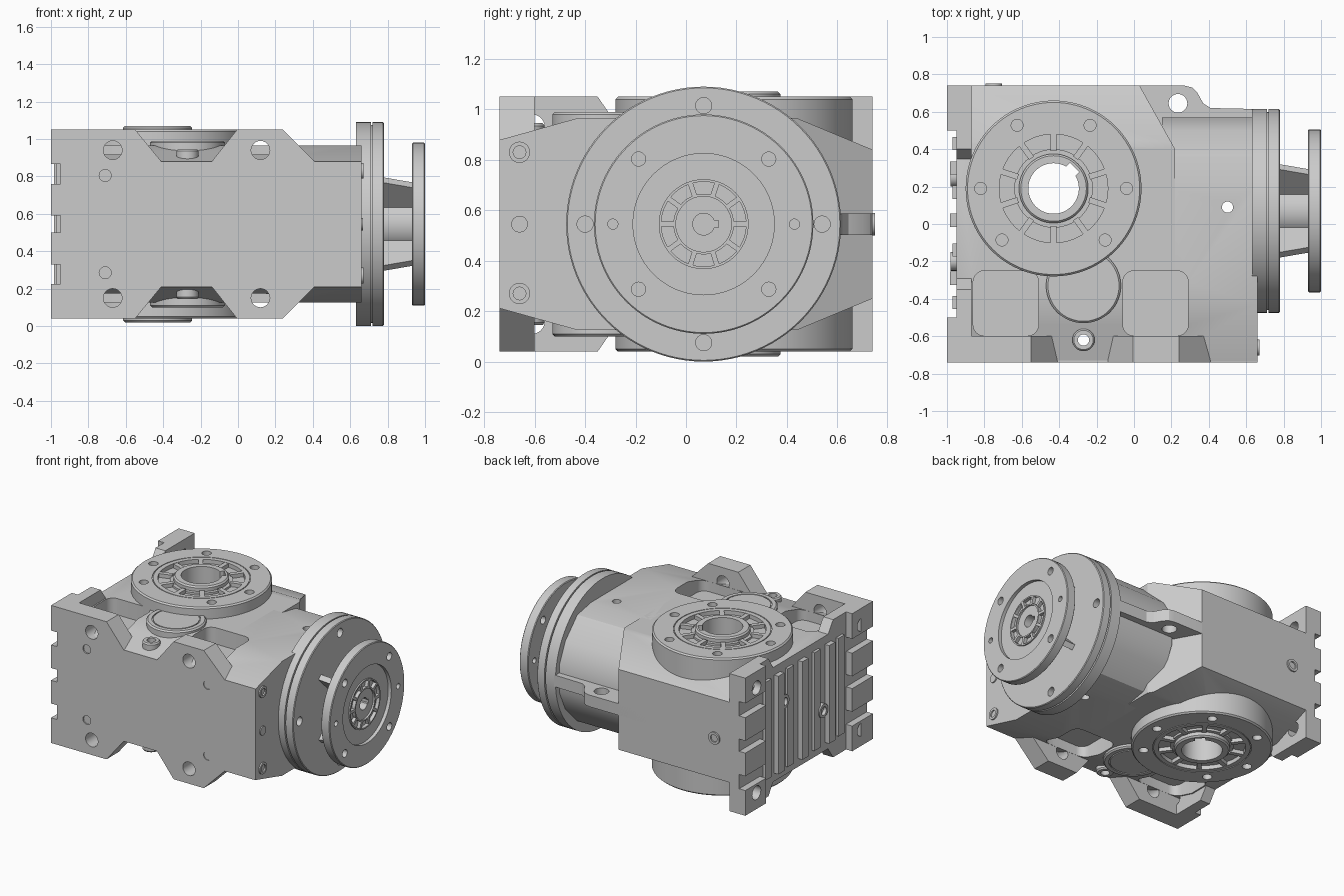
import bpy, bmesh
from math import pi, sin, cos, radians
from mathutils import Matrix, Vector

if "Cube" in bpy.data.objects:
    bpy.data.objects.remove(bpy.data.objects["Cube"])

ZC = 0.545            # height of the symmetry plane
FY = 0.07             # y of the input flange axis
OX, OY = -0.43, 0.19  # output shaft axis
ROT = {'Z': Matrix(), 'X': Matrix.Rotation(pi / 2, 4, 'Y'), 'Y': Matrix.Rotation(-pi / 2, 4, 'X')}


def finish(name, bm):
    bmesh.ops.recalc_face_normals(bm, faces=bm.faces)
    me = bpy.data.meshes.new(name)
    bm.to_mesh(me)
    bm.free()
    ob = bpy.data.objects.new(name, me)
    bpy.context.collection.objects.link(ob)
    return ob


def extrude(name, pts, axis, a, b, planes=()):
    """Prism from a 2D outline; planes trim it (point, outward normal)."""
    put = {'X': lambda p, h: (h, p[0], p[1]), 'Y': lambda p, h: (p[0], h, p[1]),
           'Z': lambda p, h: (p[0], p[1], h)}[axis]
    bm = bmesh.new()
    lo = [bm.verts.new(put(p, a)) for p in pts]
    hi = [bm.verts.new(put(p, b)) for p in pts]
    bm.faces.new(lo)
    bm.faces.new(hi)
    for i in range(len(pts)):
        j = (i + 1) % len(pts)
        bm.faces.new((lo[i], lo[j], hi[j], hi[i]))
    for co, no in planes:
        r = bmesh.ops.bisect_plane(bm, geom=bm.verts[:] + bm.edges[:] + bm.faces[:],
                                   plane_co=co, plane_no=no, clear_outer=True)
        edges = [e for e in r['geom_cut'] if isinstance(e, bmesh.types.BMEdge)]
        bmesh.ops.holes_fill(bm, edges=edges, sides=0)
    return finish(name, bm)


def box(name, x, y, z):
    return extrude(name, [(x[0], y[0]), (x[1], y[0]), (x[1], y[1]), (x[0], y[1])], 'Z', *z)


def lathe(name, prof, axis, centre, seg=64, closed=False):
    """Revolve (radius, height) points about an axis."""
    bm = bmesh.new()
    vs = [bm.verts.new((r, 0, h)) for r, h in prof]
    es = [bm.edges.new(p) for p in zip(vs, vs[1:])]
    if closed:
        es.append(bm.edges.new((vs[-1], vs[0])))
    bmesh.ops.spin(bm, geom=vs + es, cent=(0, 0, 0), axis=(0, 0, 1), angle=2 * pi, steps=seg)
    bmesh.ops.remove_doubles(bm, verts=bm.verts, dist=1e-5)
    bm.transform(Matrix.Translation(centre) @ ROT[axis])
    return finish(name, bm)


def cyl(r, a, b, axis, centre, name="cutter", seg=24):
    return lathe(name, [(0, a), (r, a), (r, b), (0, b)], axis, centre, seg)


def cut(targets, cutters):
    for ob in targets:
        bpy.context.view_layer.objects.active = ob
        for c in cutters:
            m = ob.modifiers.new("cut", 'BOOLEAN')
            m.operation, m.solver, m.object = 'DIFFERENCE', 'EXACT', c
            bpy.ops.object.modifier_apply(modifier=m.name)
    for c in cutters:
        bpy.data.objects.remove(c)


def sym(half):
    return [(a, ZC + h) for a, h in half] + [(a, ZC - h) for a, h in reversed(half)]


def rounded(x0, x1, y0, y1, r):
    pts = []
    for cx, cy, a in ((x1 - r, y1 - r, 0), (x0 + r, y1 - r, 90), (x0 + r, y0 + r, 180), (x1 - r, y0 + r, 270)):
        pts += [(cx + r * cos(radians(a + t)), cy + r * sin(radians(a + t))) for t in range(0, 91, 15)]
    return pts


def bolt(name, axis, centre, r, flip=1):
    lathe(name, [(0, -.03 * flip), (r, -.03 * flip), (r, .01 * flip), (.6 * r, .01 * flip),
                 (.6 * r, -.015 * flip), (0, -.015 * flip)], axis, centre, 24)


def spokes(name, axis, centre, r0, r1, h0, h1, w, n=10):
    """Radial webs bridging a ring groove."""
    for i in range(n):
        ob = box(name, (r0, r1), (-w, w), (h0, h1))
        ob.data.transform(Matrix.Translation(centre) @ ROT[axis] @ Matrix.Rotation(2 * pi * (i + .5) / n, 4, 'Z'))


# main housing, with its back corner cut off obliquely
body = extrude("gearbox_housing", sym([(-.73, .335), (-.43, .42), (.44, .42), (.74, .295)]), 'X', -.95, .22,
               [(Vector((.03, .74, 0)), Vector((.34, .19, 0)))])
# faceted housing on the input side
neck = extrude("input_housing", sym([(-.735, .335), (-.43, .42), (.2, .42), (.36, .39), (.5, .25), (.57, .1)]),
               'X', .15, .66)
# front mounting plate with four feet
front = extrude("front_mounting_plate", sym([(-1, .505), (-.55, .505), (-.41, .335), (-.14, .335), (-.005, .505),
                                             (.24, .505), (.41, .335), (.66, .335)]), 'Y', -.74, -.6)
# left mounting plate with four corner ears
left = extrude("left_mounting_plate", sym([(-.735, .505), (-.35, .505), (-.27, .39), (.31, .36), (.40, .505),
                                           (.74, .505)]), 'X', -1, -.87)
# lifting lug
lug = extrude("lifting_lug", [(-.3, .4), (-.3, .74), (.27, .74), (.31, .73), (.34, .70), (.37, .645), (.41, .62),
                              (.64, .615), (.64, .4)], 'Z', ZC - .043, ZC + .043)
cut([lug], [cyl(.05, 0, 1.1, 'Z', (.235, .645, 0))])

# bore, pockets and through holes in the housings
cut([body], [cyl(.3, -.1, 1.2, 'Z', (OX, OY, 0)), cyl(.03, -.1, 1.2, 'Z', (-.27, -.62, 0))])
cut([neck], [cyl(.03, -.1, 1.2, 'Z', (.50, .09, 0))])
cut([front], [cyl(.03, -.1, 1.2, 'Z', (-.27, -.62, 0))])
pockets = []
for x0, x1 in ((-.86, -.51), (-.06, .29)):
    for s in (1, -1):
        a, b = sorted((ZC + s * .30, ZC + s * .6))
        pockets.append(extrude("cutter", rounded(x0, x1, -.598, -.25, .06), 'Z', a, b))
cut([body, neck], pockets)

# front plate holes
holes = []
for s in (1, -1):
    holes += [cyl(.05, -.8, -.5, 'Y', (x, 0, ZC + s * .395)) for x in (-.67, .12)]
    holes += [cyl(.032, -.8, -.65, 'Y', (x, 0, ZC + s * .26)) for x in (-.71, .27)]
cut([front], holes)

# left plate holes, edge notches and ribbed panel
cut([left], [cyl(.05, -1.1, -.8, 'X', (0, y, ZC + s * .385)) for y in (-.61, .61) for s in (1, -1)]
    + [box("cutter", (-1.1, -.95), (-.5, .5), (-.1, 1.2))])
cut([left, front], [box("cutter", (-1.1, -.95), (-.8, .8), z) for z in ((.76, .865), (.5, .59), (.225, .33))])
for i, y in enumerate((-.42, -.29, -.14, .02, .17, .30, .43)):
    box("panel_rib", (-.985 if i % 2 else -.97, -.94), (y - .035, y + .035), (ZC - .36, ZC + .36))
bolt("panel_plug", 'X', (-.97, .25, ZC + .14), .05, -1)
bolt("panel_plug", 'X', (-.97, -.2, ZC - .1), .05, -1)
bolt("back_plug", 'Y', (-.75, .74, ZC), .045)
for z in (.83, .27):
    bolt("side_bolt", 'X', (.66, -.66, z), .042)
cyl(.033, .65, .668, 'X', (0, -.66, ZC), "side_plug")

# hollow output shaft with round flanges on both faces
half = [(.135, .525), (.175, .525), (.185, .515), (.185, .49), (.21, .49), (.21, .475), (.29, .475), (.29, .505),
        (.322, .505), (.322, .499), (.328, .499), (.328, .505), (.46, .505), (.47, .495)]
out = lathe("output_flange", half + [(r, -h) for r, h in reversed(half)], 'Z', (OX, OY, ZC), 96, True)
holes = []
for a in (0, 60, 120, 180, 225, 315):
    for s in (1, -1):
        p = (OX + .39 * cos(radians(a)), OY + .39 * sin(radians(a)), ZC + s * .505)
        holes.append(cyl(.032, -.08, .08, 'Z', p))
key = box("cutter", (.1, .16), (-.035, .035), (-.1, 1.2))
key.data.transform(Matrix.Translation((OX, OY, 0)) @ Matrix.Rotation(pi / 4, 4, 'Z'))
cut([out], holes + [key])
for s in (1, -1):
    h = sorted((s * .47, s * .503))
    spokes("output_web", 'Z', (OX, OY, ZC), .2, .295, h[0], h[1], .016)
    # round cover and screw boss beside the output flange
    lathe("round_cover", [(r, s * h) for r, h in ((0, .3), (.2, .3), (.2, .435), (.19, .445), (.162, .445),
          (.162, .437), (.154, .437), (.154, .445), (0, .445))], 'Z', (-.27, -.33, ZC))
    lathe("screw_boss", [(r, s * h) for r, h in ((.03, .3), (.06, .3), (.06, .39), (.052, .4), (.03, .4))],
          'Z', (-.27, -.62, ZC), 32, True)

# large input flange made of two discs
C = (0, FY, ZC)
big = lathe("input_flange", [(0, .63), (.545, .63), (.545, .71), (.53, .712), (.53, .718), (.545, .72),
                             (.545, .775), (.54, .78), (0, .78)], 'X', C, 96)
cut([big], [cyl(.032, .70, .9, 'X', (0, FY + .47 * cos(i * pi / 2), ZC + .47 * sin(i * pi / 2))) for i in range(4)])
# outer motor flange with neck and hub
small = lathe("motor_flange", [(0, .77), (.147, .77), (.147, .93), (.43, .93), (.435, .935), (.435, .995), (.43, 1),
                               (.28, 1), (.28, .975), (.178, .975), (.178, .985), (.168, .985), (.168, .96),
                               (.12, .96), (.12, .985), (.11, .985), (.11, .972), (.043, .972), (.043, .9),
                               (0, .9)], 'X', C, 96)
holes = [cyl(.028, .9, 1.1, 'X', (0, FY + .365 * cos(pi / 4 + i * pi / 2), ZC + .365 * sin(pi / 4 + i * pi / 2)))
         for i in range(4)]
holes += [cyl(.02, .9, 1.1, 'X', (0, FY + d, ZC)) for d in (-.36, .36)]
cut([small], holes + [box("cutter", (.9, 1.1), (FY + .02, FY + .058), (ZC - .014, ZC + .014))])
spokes("hub_web", 'X', C, .115, .172, .95, .984, .01)
# tapered ribs between the two flanges
for i in range(4):
    rib = extrude("neck_rib", [(.1, .77), (.335, .77), (.295, .935), (.1, .935)], 'Y', -.02, .02)
    rib.data.transform(Matrix.Translation(C) @ ROT['X'] @ Matrix.Rotation(pi / 4 + i * pi / 2, 4, 'Z'))

bpy.ops.object.select_all(action='SELECT')
bpy.context.view_layer.objects.active = body
bpy.ops.object.shade_smooth_by_angle(angle=radians(28))
